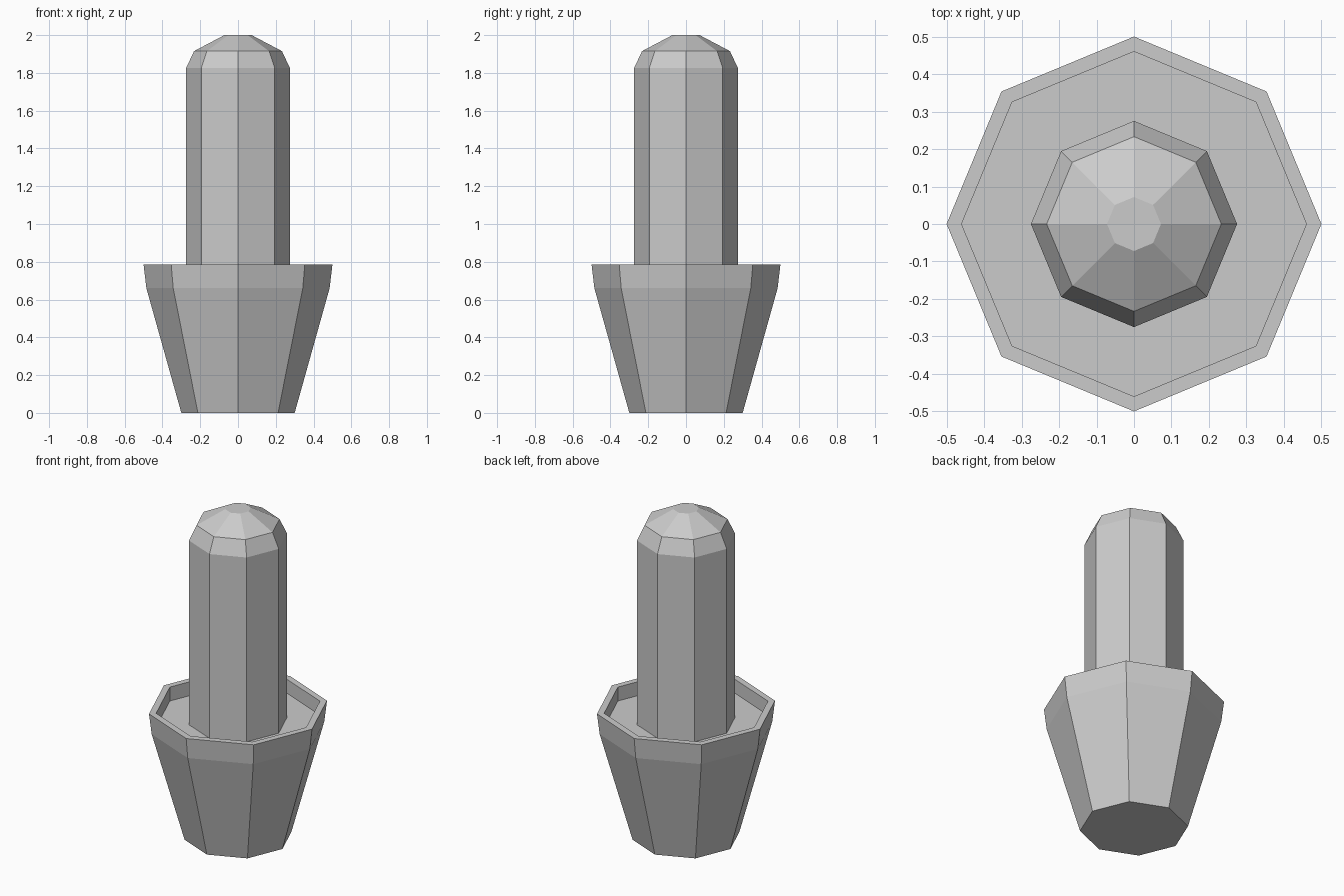
import bpy, bmesh
from math import cos, sin, pi

if "Cube" in bpy.data.objects:
    bpy.data.objects.remove(bpy.data.objects["Cube"])

SIDES = 8


def lathe(name, profile):
    """Octagonal flat-faced solid from (radius, z) rings, capped at both ends."""
    bm = bmesh.new()
    rings = [[bm.verts.new((r * cos(2 * pi * i / SIDES), r * sin(2 * pi * i / SIDES), z))
              for i in range(SIDES)] for r, z in profile]
    for a, b in zip(rings, rings[1:]):
        for i in range(SIDES):
            j = (i + 1) % SIDES
            bm.faces.new((a[i], a[j], b[j], b[i]))
    bm.faces.new(rings[0][::-1])
    bm.faces.new(rings[-1])
    bmesh.ops.recalc_face_normals(bm, faces=bm.faces)
    mesh = bpy.data.meshes.new(name)
    bm.to_mesh(mesh)
    bm.free()
    obj = bpy.data.objects.new(name, mesh)
    bpy.context.collection.objects.link(obj)
    return obj


# Tapered pot with thin rim, recessed down to the soil level
lathe("pot_with_soil", [(0.30, 0), (0.485, 0.66), (0.50, 0.785), (0.46, 0.785), (0.46, 0.70)])

# Column-shaped plant with a faceted dome
lathe("cactus_stem", [(0.275, 0.70), (0.275, 1.825), (0.233, 1.915), (0.072, 2.0)])
